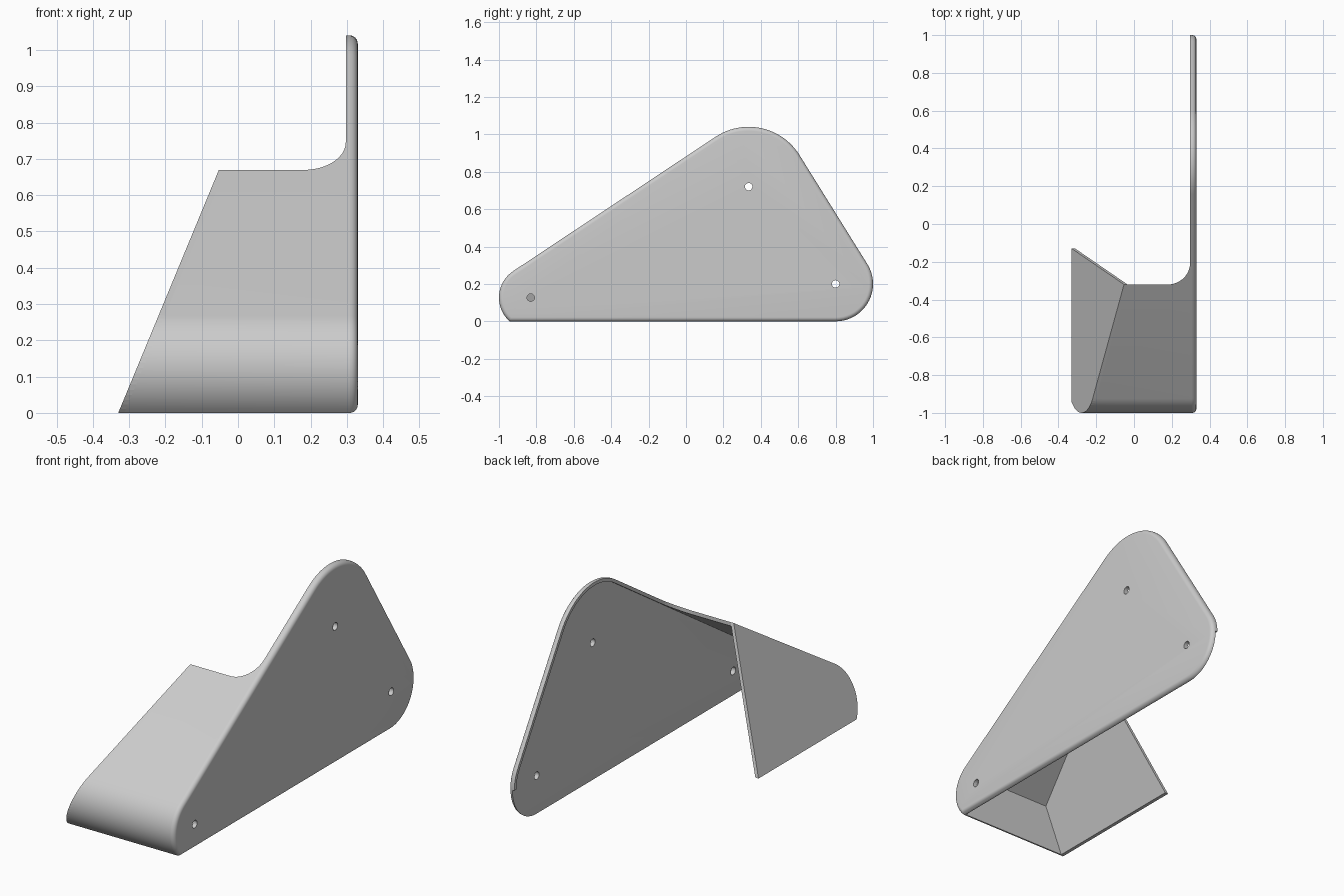
import bpy, bmesh, math
from mathutils import Vector

if "Cube" in bpy.data.objects:
    bpy.data.objects.remove(bpy.data.objects["Cube"])

T = 0.017                                   # sheet thickness
X_OUT, X_RIM = 0.33, 0.297                  # outer plate face, inner rim edge
FRONT = (Vector((-0.83, 0.127)), 0.17)      # corner circles in (y, z)
TOP = (Vector((0.335, 0.72)), 0.32)
BACK = (Vector((0.80, 0.20)), 0.20)

grey = bpy.data.materials.new("light_grey")
grey.diffuse_color = (0.6, 0.6, 0.6, 1)
grey.use_nodes = True
grey.node_tree.nodes["Principled BSDF"].inputs["Base Color"].default_value = grey.diffuse_color


def tangent_angle(a, b):
    """Angle of the outer normal of the tangent running over circles a and b."""
    d = b[0] - a[0]
    return math.atan2(d.y, d.x) + math.acos((a[1] - b[1]) / d.length)


A_SLOPE = tangent_angle(FRONT, TOP)
A_REAR = tangent_angle(TOP, BACK)


def arc(circle, a0, a1, n, inset=0):
    c, r = circle
    return [c + (r - inset) * Vector((math.cos(a), math.sin(a)))
            for a in (a0 + (a1 - a0) * i / n for i in range(n + 1))]


def front_arc(inset=0):
    clip = math.pi + math.asin((FRONT[0].y - inset) / (FRONT[1] - inset))
    return arc(FRONT, clip, A_SLOPE, 20, inset)


def rim_line(inset=0):
    return (front_arc(inset) + arc(TOP, A_SLOPE, A_REAR, 24, inset)
            + arc(BACK, A_REAR, 0, 8, inset))


def outline(inset=0):
    return rim_line(inset) + arc(BACK, 0, -math.pi / 2, 14, inset)[1:]


NORMAL = Vector((math.cos(A_SLOPE), math.sin(A_SLOPE)))


def slope_z(y, inset=0):
    """Height of the sloping top at y."""
    return (NORMAL.dot(FRONT[0]) + FRONT[1] - inset - NORMAL.x * y) / NORMAL.y


def left_x(z):
    """Leaning left side."""
    return -0.33 + 0.414 * z


def loft(name, rings):
    """Skin matching closed rings of points and cap both ends."""
    bm = bmesh.new()
    rows = [[bm.verts.new(p) for p in ring] for ring in rings]
    n = len(rows[0])
    for a, b in zip(rows, rows[1:]):
        for i in range(n):
            j = (i + 1) % n
            bm.faces.new((a[i], a[j], b[j], b[i]))
    bm.faces.new(rows[0])
    bm.faces.new(rows[-1][::-1])
    bmesh.ops.recalc_face_normals(bm, faces=bm.faces)
    me = bpy.data.meshes.new(name)
    bm.to_mesh(me)
    bm.free()
    me.materials.append(grey)
    ob = bpy.data.objects.new(name, me)
    bpy.context.collection.objects.link(ob)
    return ob


def smooth(ob):
    bpy.ops.object.select_all(action='DESELECT')
    ob.select_set(True)
    bpy.context.view_layer.objects.active = ob
    bpy.ops.object.shade_smooth_by_angle(angle=math.radians(30))


def ring(points, x):
    return [(x(p.y) if callable(x) else x, p.x, p.y) for p in points]


# Mounting plate with a rounded outer edge
R = 0.022
rings = [ring(outline(), X_OUT - R - 0.001), ]
for i in range(7):
    a = i / 6 * math.pi / 2
    rings.append(ring(outline(R * (1 - math.cos(a))), X_OUT - R + R * math.sin(a)))
rings[0] = ring(outline(), X_OUT - R)
rings.pop(1)
rings.insert(0, ring(outline(0.004), X_OUT - R - 0.001))
plate = loft("mounting_plate", rings)

# Screw holes through the plate
for c, _ in (FRONT, TOP, BACK):
    bpy.ops.mesh.primitive_cylinder_add(vertices=24, radius=0.02, depth=0.2,
                                        location=(X_OUT, c.x, c.y),
                                        rotation=(0, math.pi / 2, 0))
    cutter = bpy.context.object
    cutter.hide_render = True
    bpy.context.view_layer.objects.active = plate
    mod = plate.modifiers.new("hole", 'BOOLEAN')
    mod.operation = 'DIFFERENCE'
    mod.solver = 'EXACT'
    mod.object = cutter
    bpy.ops.object.modifier_apply(modifier=mod.name)
    bpy.data.objects.remove(cutter)
smooth(plate)

# Raised rim along the inside of the plate
rim = rim_line() + rim_line(T)[::-1]
smooth(loft("plate_rim", [ring(rim, X_RIM), ring(rim, X_OUT - R)]))

# Hood: rounded nose and sloping top wall
Y_END, Y_NOSE = -0.32, -0.935
hood = front_arc() + [Vector((Y_END, slope_z(Y_END))),
                      Vector((Y_END, slope_z(Y_END, T))),
                      Vector((Y_NOSE, slope_z(Y_NOSE, T))),
                      Vector((Y_NOSE, 0))]
smooth(loft("sloping_hood", [ring(hood, lambda z: left_x(z) + T), ring(hood, X_RIM)]))

# Leaning side wall
side = front_arc() + [Vector((Y_END, slope_z(Y_END))), Vector((-0.13, 0))]
loft("side_wall", [ring(side, left_x), ring(side, lambda z: left_x(z) + T * 1.08)])

# Curved fillet where the hood runs into the plate rim
W, L = 0.117, 0.115
curve = [(X_RIM - W + W * math.sin(a), Y_END + L * (1 - math.cos(a)))
         for a in (i / 12 * math.pi / 2 for i in range(13))] + [(X_RIM, Y_END)]
smooth(loft("hood_fillet", [[(x, y, slope_z(y, d)) for x, y in curve] for d in (0, T)]))
